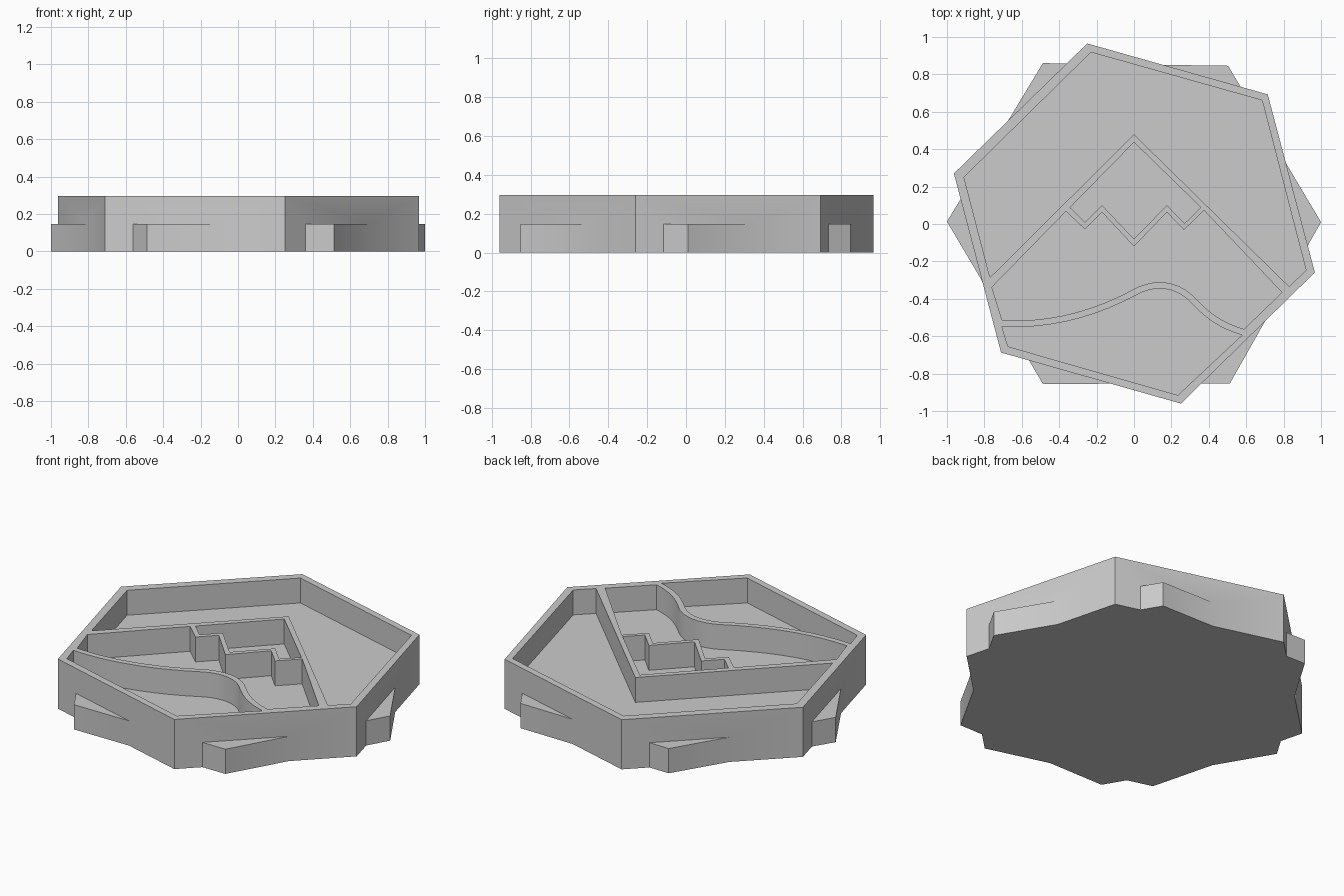
import bpy, bmesh
from mathutils import Vector
from mathutils.geometry import interpolate_bezier

if "Cube" in bpy.data.objects:
    bpy.data.objects.remove(bpy.data.objects["Cube"])

TOP, LEDGE, HALF_WALL = 0.297, 0.148, 0.017

grey = bpy.data.materials.new("plain grey")
grey.use_nodes = True
GREY = (0.6, 0.6, 0.6, 1)
grey.diffuse_color = GREY
grey.node_tree.nodes["Principled BSDF"].inputs["Base Color"].default_value = GREY


def prism(name, outlines, z0, z1):
    """Extrude one or more closed outlines from z0 to z1."""
    bm = bmesh.new()
    for outline in outlines:
        face = bm.faces.new([bm.verts.new((p[0], p[1], z0)) for p in outline])
        new = bmesh.ops.extrude_face_region(bm, geom=[face])["geom"]
        verts = [v for v in new if isinstance(v, bmesh.types.BMVert)]
        bmesh.ops.translate(bm, verts=verts, vec=(0, 0, z1 - z0))
    bmesh.ops.recalc_face_normals(bm, faces=bm.faces)
    mesh = bpy.data.meshes.new(name)
    bm.to_mesh(mesh)
    bm.free()
    mesh.materials.append(grey)
    obj = bpy.data.objects.new(name, mesh)
    bpy.context.collection.objects.link(obj)
    return obj


def boolean(target, cutter, operation):
    mod = target.modifiers.new(operation, "BOOLEAN")
    mod.operation, mod.solver, mod.object = operation, "EXACT", cutter
    bpy.context.view_layer.objects.active = target
    bpy.ops.object.modifier_apply(modifier=mod.name)
    bpy.data.objects.remove(cutter)


# Two stacked hexagons, the tall one twisted against the low one
tall_hexagon = [(-.25, .965), (.715, .693), (.967, -.259), (.251, -.96), (-.711, -.687), (-.963, .27)]
low_hexagon = [(-.487, .86), (.503, .846), (1, .01), (.513, -.852), (-.487, -.855), (-1, .013)]

# Winding ridge between the two lower pockets, widened to both sides
knots = [((-.706, -.53), (-.45, -.55), (-.2, -.475), (0, -.367)),
         ((0, -.367), (.1, -.31), (.21, -.315), (.295, -.388)),
         ((.295, -.388), (.38, -.475), (.44, -.535), (.583, -.578))]
path = []
for a, h1, h2, b in knots:
    pts = interpolate_bezier(*(Vector(p).to_3d() for p in (a, h1, h2, b)), 10)
    path += pts if not path else pts[1:]
upper, lower = [], []
for i, p in enumerate(path):
    d = (path[min(i + 1, len(path) - 1)] - path[max(i - 1, 0)]).normalized()
    side = Vector((-d.y, d.x, 0)) * HALF_WALL
    upper.append(p + side)
    lower.append(p - side)

# Pocket outlines
sky = [(-.909, .25), (-.23, .918), (.685, .661), (.92, -.248), (.829, -.334), (0, .479), (-.77, -.286)]
cap = [(0, .437), (.358, .088), (.27, .003), (.176, .1), (0, -.08), (-.171, .1), (-.262, .01), (-.342, .088)]
slope = [(-.76, -.338), (-.364, .067), (-.262, -.028), (-.171, .063), (0, -.12), (.176, .063),
         (.267, -.032), (.374, .073), (.791, -.366)] + upper[::-1]
foreground = lower + [(.235, -.915), (-.674, -.655)]

tile = prism("hexagon_tile", [tall_hexagon], 0, TOP)
boolean(tile, prism("twisted_base", [low_hexagon], 0, LEDGE), "UNION")
boolean(tile, prism("pocket_cutter", [sky, cap, slope, foreground], LEDGE, TOP + 0.1), "DIFFERENCE")

# Soft shading on the winding wall and shallow outer corners
bpy.ops.object.select_all(action="DESELECT")
tile.select_set(True)
bpy.context.view_layer.objects.active = tile
bpy.ops.object.shade_smooth_by_angle(angle=0.524)
